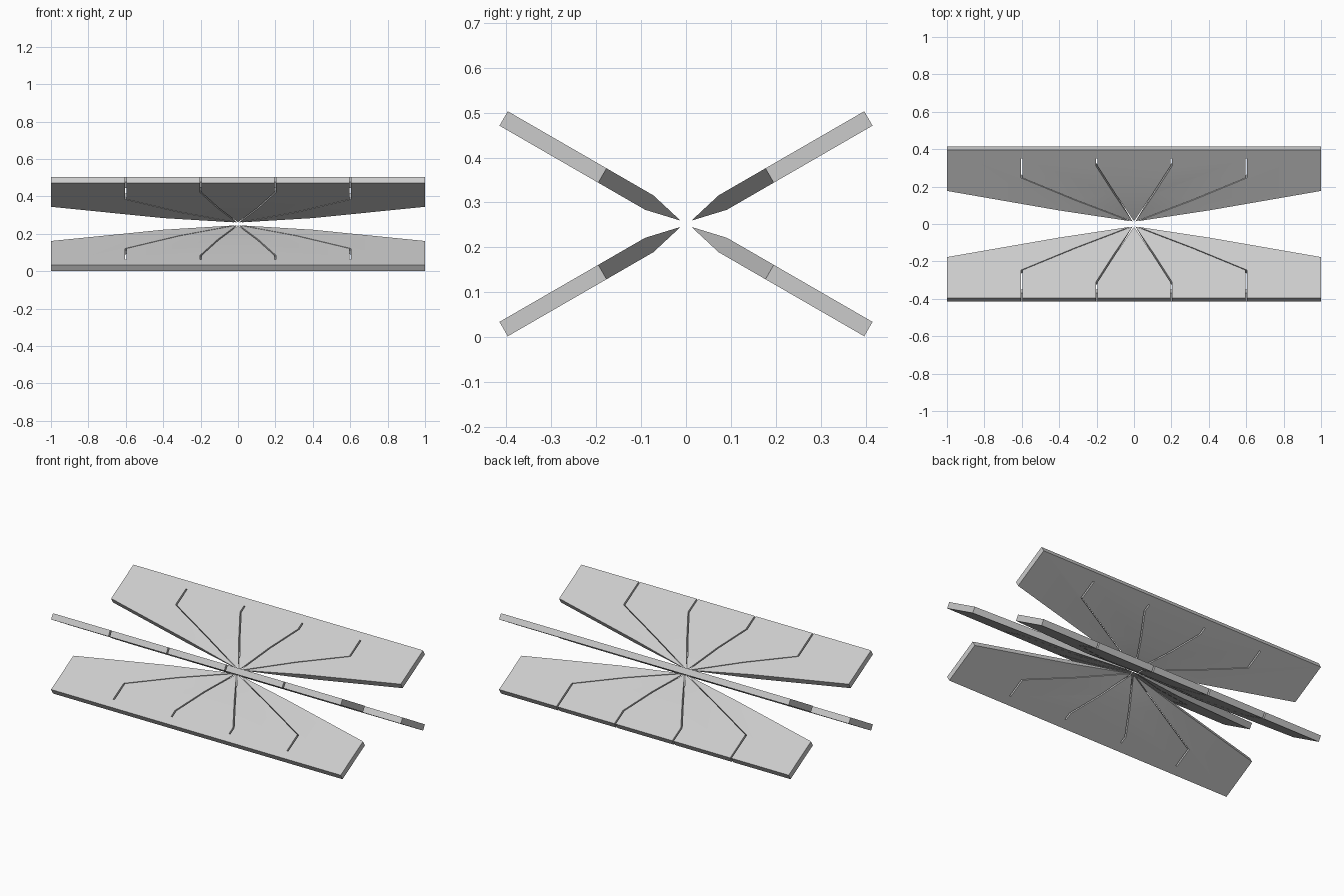
import bpy, bmesh, math
from mathutils import Matrix

cube = bpy.data.objects.get("Cube")
if cube:
    bpy.data.objects.remove(cube, do_unlink=True)

HUB_Z = 0.2525       # height of the shared axis
TILT = 30            # blade angle in degrees
HALF = 0.0185        # half thickness of a blade
ROOT, EDGE, TIP = 0.014, 0.215, 0.469   # radii at hub, blade side and outer rim
SLOT = 0.0045        # half width of a slot

grey = bpy.data.materials.new("light_grey")
grey.use_nodes = True
colour = (0.6, 0.6, 0.6, 1)
grey.diffuse_color = colour
grey.node_tree.nodes["Principled BSDF"].inputs["Base Color"].default_value = colour


def finish(name, bm):
    bmesh.ops.recalc_face_normals(bm, faces=bm.faces)
    mesh = bpy.data.meshes.new(name)
    bm.to_mesh(mesh)
    bm.free()
    ob = bpy.data.objects.new(name, mesh)
    bpy.context.collection.objects.link(ob)
    return ob


def blade(name):
    """Flat slab that thins to a point at the hub."""
    right = [(0.12, 0.2), (0.33, 0.155), (0.4, 0.0945)]
    ring = [(-x, r) for x, r in reversed(right)] + right
    outline = ring + [(1, EDGE), (1, TIP), (-1, TIP), (-1, EDGE)]
    bm = bmesh.new()
    hub = bm.verts.new((0, ROOT, 0))
    sides = [[bm.verts.new((x, r, h)) for x, r in outline] for h in (HALF, -HALF)]
    last = len(ring) - 1
    for side in sides:
        bm.faces.new(side)
        for i in range(last):
            bm.faces.new((hub, side[i], side[i + 1]))
    top, bottom = sides
    for i in range(last, len(outline)):
        j = (i + 1) % len(outline)
        bm.faces.new((top[i], top[j], bottom[j], bottom[i]))
    for i in (0, last):
        bm.faces.new((hub, top[i], bottom[i]))
    return finish(name, bm)


def slot_cutter(x, bend, end):
    """Bent ribbon of constant width along x, running out from the hub."""
    path = [(0, ROOT - 0.004), (x, bend), (x, end)]
    outline = [(px - SLOT, r) for px, r in path]
    outline += [(px + SLOT, r) for px, r in reversed(path)]
    bm = bmesh.new()
    face = bm.faces.new([bm.verts.new((px, r, -0.05)) for px, r in outline])
    grown = bmesh.ops.extrude_face_region(bm, geom=[face])
    moved = [v for v in grown["geom"] if isinstance(v, bmesh.types.BMVert)]
    bmesh.ops.translate(bm, verts=moved, vec=(0, 0, 0.1))
    ob = finish("slot_cutter", bm)
    ob.hide_render = True
    return ob


def build_wing(name, angle, open_rim):
    ob = blade(name)
    end = TIP + 0.05 if open_rim else 0.415
    cutters = []
    for x, bend in ((0.2, 0.37), (0.6, 0.295)):
        for sign in (-1, 1):
            cutter = slot_cutter(sign * x, bend, end)
            mod = ob.modifiers.new("slot", "BOOLEAN")
            mod.operation = "DIFFERENCE"
            mod.solver = "EXACT"
            mod.object = cutter
            cutters.append(cutter)
    # Bake the slots and drop the cutters
    graph = bpy.context.evaluated_depsgraph_get()
    mesh = bpy.data.meshes.new_from_object(ob.evaluated_get(graph))
    ob.modifiers.clear()
    ob.data = mesh
    for cutter in cutters:
        bpy.data.objects.remove(cutter, do_unlink=True)
    mesh.materials.clear()
    mesh.materials.append(grey)
    mesh.transform(Matrix.Translation((0, 0, HUB_Z)) @ Matrix.Rotation(math.radians(angle), 4, "X"))
    # Smooth the gentle thinning, keep the slab edges crisp
    bpy.ops.object.select_all(action="DESELECT")
    ob.select_set(True)
    bpy.context.view_layer.objects.active = ob
    bpy.ops.object.shade_smooth_by_angle(angle=math.radians(30))


# Four blades in a cross; one diagonal pair has slots open at the rim
build_wing("upper_back_wing", TILT, False)
build_wing("upper_front_wing", 180 - TILT, True)
build_wing("lower_front_wing", 180 + TILT, False)
build_wing("lower_back_wing", -TILT, True)
